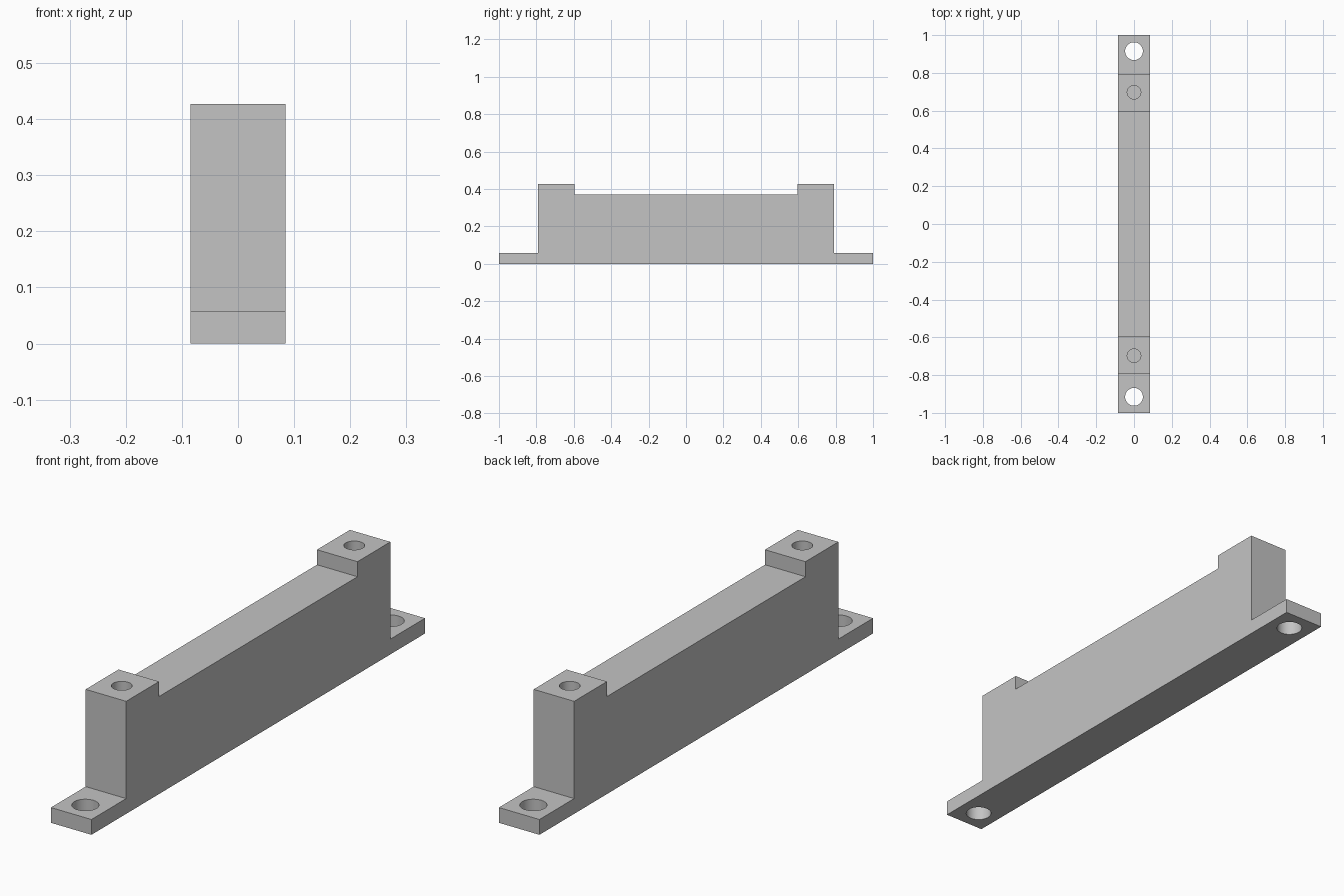
import bpy
import bmesh
import math

cube = bpy.data.objects.get("Cube")
if cube:
    bpy.data.objects.remove(cube)

WIDTH = 0.17
FOOT_TOP, BODY_TOP, POST_TOP = 0.058, 0.37, 0.427
POST_IN, POST_OUT = 0.595, 0.792

grey = bpy.data.materials.new("plain grey")
grey.use_nodes = True
colour = (0.55, 0.55, 0.55, 1)
grey.diffuse_color = colour
grey.node_tree.nodes["Principled BSDF"].inputs["Base Color"].default_value = colour


def add_object(name, bm):
    bmesh.ops.recalc_face_normals(bm, faces=bm.faces)
    mesh = bpy.data.meshes.new(name)
    bm.to_mesh(mesh)
    bm.free()
    obj = bpy.data.objects.new(name, mesh)
    bpy.context.collection.objects.link(obj)
    mesh.materials.append(grey)
    return obj


# Stepped side profile, mirrored end to end and extruded across the width
half = [(1, 0), (1, FOOT_TOP), (POST_OUT, FOOT_TOP), (POST_OUT, POST_TOP),
        (POST_IN, POST_TOP), (POST_IN, BODY_TOP)]
profile = half + [(-y, z) for y, z in reversed(half)]
bm = bmesh.new()
face = bm.faces.new([bm.verts.new((-WIDTH / 2, y, z)) for y, z in profile])
side = bmesh.ops.extrude_face_region(bm, geom=[face])
bmesh.ops.translate(bm, vec=(WIDTH, 0, 0),
                    verts=[v for v in side["geom"] if isinstance(v, bmesh.types.BMVert)])
bracket = add_object("mounting_bracket", bm)


def drill(name, y, radius, bottom, top):
    bm = bmesh.new()
    bmesh.ops.create_cone(bm, cap_ends=True, segments=48, radius1=radius,
                          radius2=radius, depth=top - bottom)
    bmesh.ops.translate(bm, vec=(0, y, (top + bottom) / 2), verts=bm.verts)
    cutter = add_object(name, bm)
    cutter.hide_render = True
    cutter.hide_viewport = True
    cutter.display_type = 'WIRE'
    cut = bracket.modifiers.new(name, 'BOOLEAN')
    cut.operation = 'DIFFERENCE'
    cut.solver = 'EXACT'
    cut.object = cutter
    return cutter


# Through holes in the feet, blind holes in the posts
cutters = []
for end, sign in (("front", -1), ("back", 1)):
    cutters.append(drill(end + "_foot_hole", sign * 0.915, 0.047, -0.05, 0.12))
    cutters.append(drill(end + "_post_hole", sign * 0.697, 0.036, POST_TOP - 0.2, POST_TOP + 0.05))

# Apply the cuts and smooth only the hole walls
bpy.context.view_layer.objects.active = bracket
bracket.select_set(True)
for name in [m.name for m in bracket.modifiers]:
    bpy.ops.object.modifier_apply(modifier=name)
for cutter in cutters:
    bpy.data.objects.remove(cutter)
bpy.ops.object.shade_smooth_by_angle(angle=math.radians(30))
